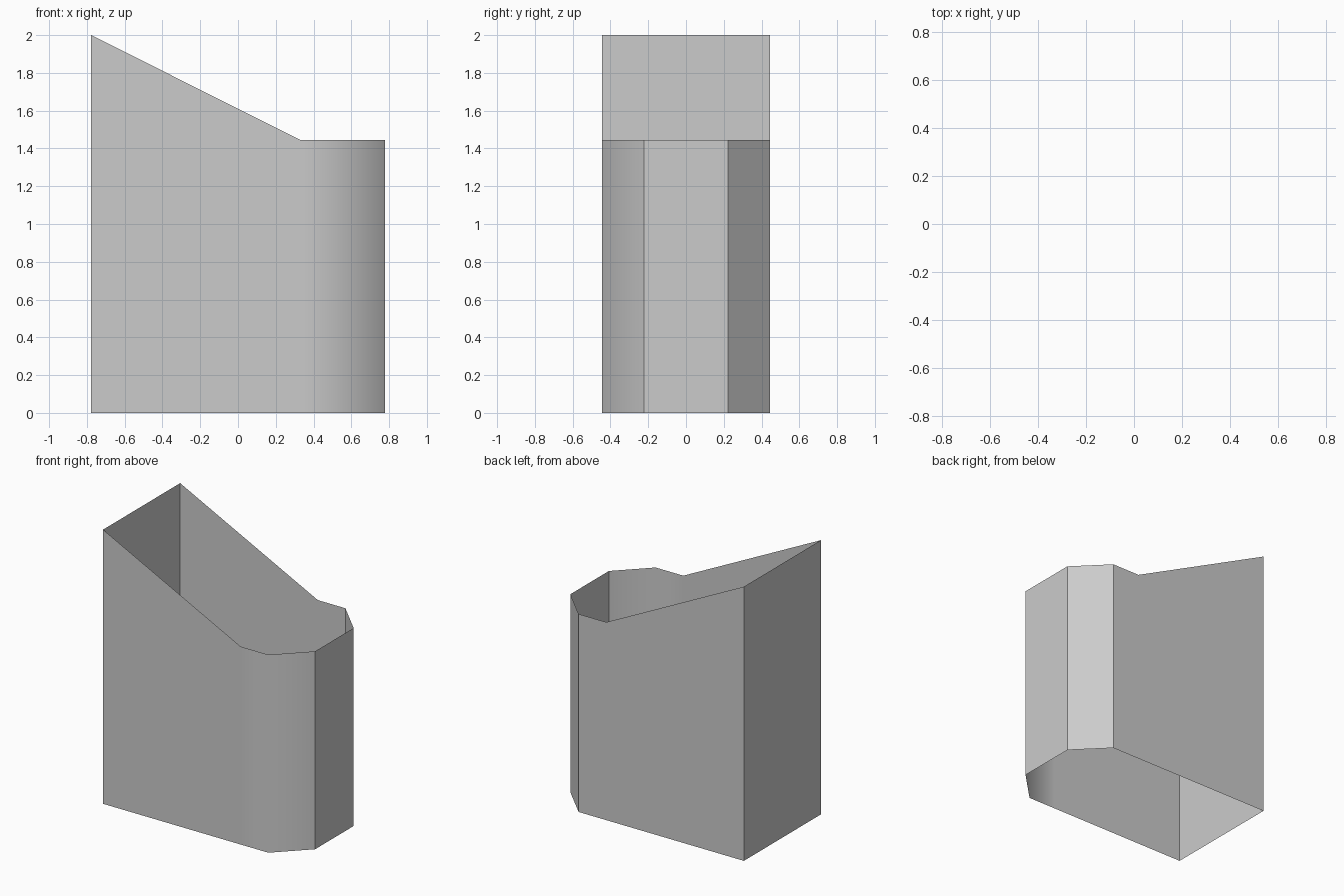
import bpy, bmesh

if "Cube" in bpy.data.objects:
    bpy.data.objects.remove(bpy.data.objects["Cube"])

# Plan outline (x, y, top height): open wall with two chamfered corners
HALF = [(-0.778, -0.444, 2.0), (0.333, -0.444, 1.444),
        (0.556, -0.444, 1.444), (0.778, -0.222, 1.444)]
outline = HALF + [(x, -y, z) for x, y, z in reversed(HALF)]
SMOOTH_CORNERS = {1, 2, 6}   # rounded-looking front corner and flat seams

bm = bmesh.new()
low = [bm.verts.new((x, y, 0)) for x, y, z in outline]
high = [bm.verts.new(p) for p in outline]

# Wall panels, open at top and bottom
n = len(outline)
for i in range(n):
    j = (i + 1) % n
    bm.faces.new((low[i], low[j], high[j], high[i])).smooth = True

# Sharp vertical edges everywhere but the blended corner
for i in range(n):
    bm.edges.get((low[i], high[i])).smooth = i in SMOOTH_CORNERS

mesh = bpy.data.meshes.new("sloped_wall_shell")
bm.to_mesh(mesh)
bm.free()
bpy.context.collection.objects.link(bpy.data.objects.new("sloped_wall_shell", mesh))
